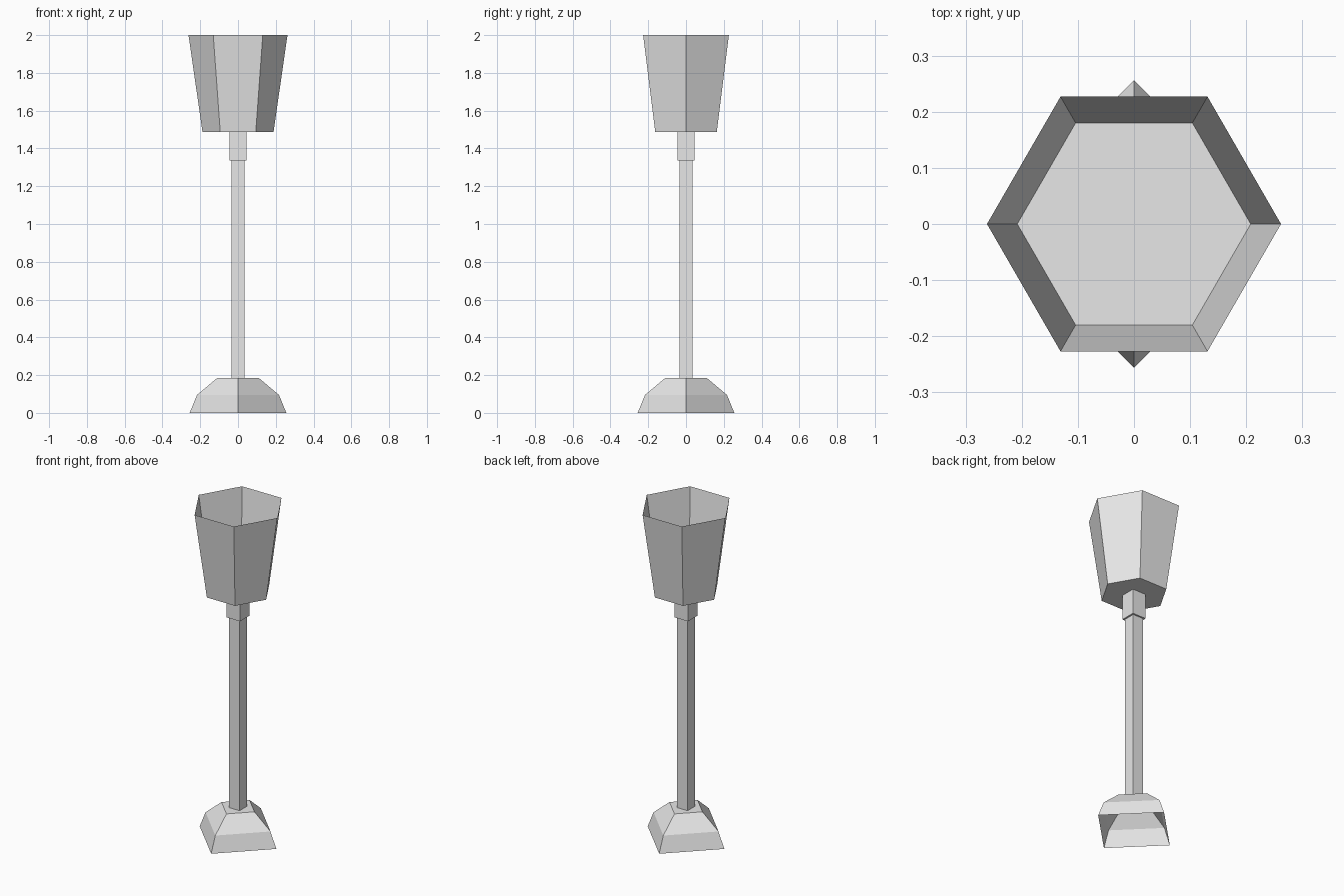
import bpy
import bmesh
from math import cos, sin, pi, sqrt

cube = bpy.data.objects.get("Cube")
if cube:
    bpy.data.objects.remove(cube, do_unlink=True)

# One plain light grey for everything
grey = bpy.data.materials.new("light_grey")
grey.use_nodes = True
grey.diffuse_color = (0.8, 0.8, 0.8, 1)
grey.node_tree.nodes["Principled BSDF"].inputs["Base Color"].default_value = (0.8, 0.8, 0.8, 1)


def faceted(name, sides, rings, turn=0.0, cap_start=True, cap_end=True):
    """Join a series of regular polygons, given as (corner radius, height)."""
    bm = bmesh.new()
    loops = []
    for radius, z in rings:
        angles = [turn + 2 * pi * i / sides for i in range(sides)]
        loops.append([bm.verts.new((radius * cos(a), radius * sin(a), z)) for a in angles])
    for low, high in zip(loops, loops[1:]):
        for i in range(sides):
            j = (i + 1) % sides
            bm.faces.new((low[i], low[j], high[j], high[i]))
    if cap_start:
        bm.faces.new(loops[0][::-1])
    if cap_end:
        bm.faces.new(loops[-1])
    mesh = bpy.data.meshes.new(name)
    bm.to_mesh(mesh)
    bm.free()
    mesh.materials.append(grey)
    obj = bpy.data.objects.new(name, mesh)
    bpy.context.collection.objects.link(obj)
    return obj


# Hollow foot, corners on the axes, open underneath
faceted("base", 4, [(0.256, 0), (0.217, 0.095), (0.11, 0.185)], cap_start=False)

# Square post and the wider collar, sides facing the axes
faceted("post", 4, [(0.035 * sqrt(2), 0.185), (0.035 * sqrt(2), 1.335)], turn=pi / 4)
faceted("collar", 4, [(0.045 * sqrt(2), 1.335), (0.045 * sqrt(2), 1.487)], turn=pi / 4)

# Six-sided shade: outer wall up to the rim, then down inside to its floor
faceted("shade", 6, [(0.188, 1.487), (0.262, 2.0), (0.208, 1.64)])
